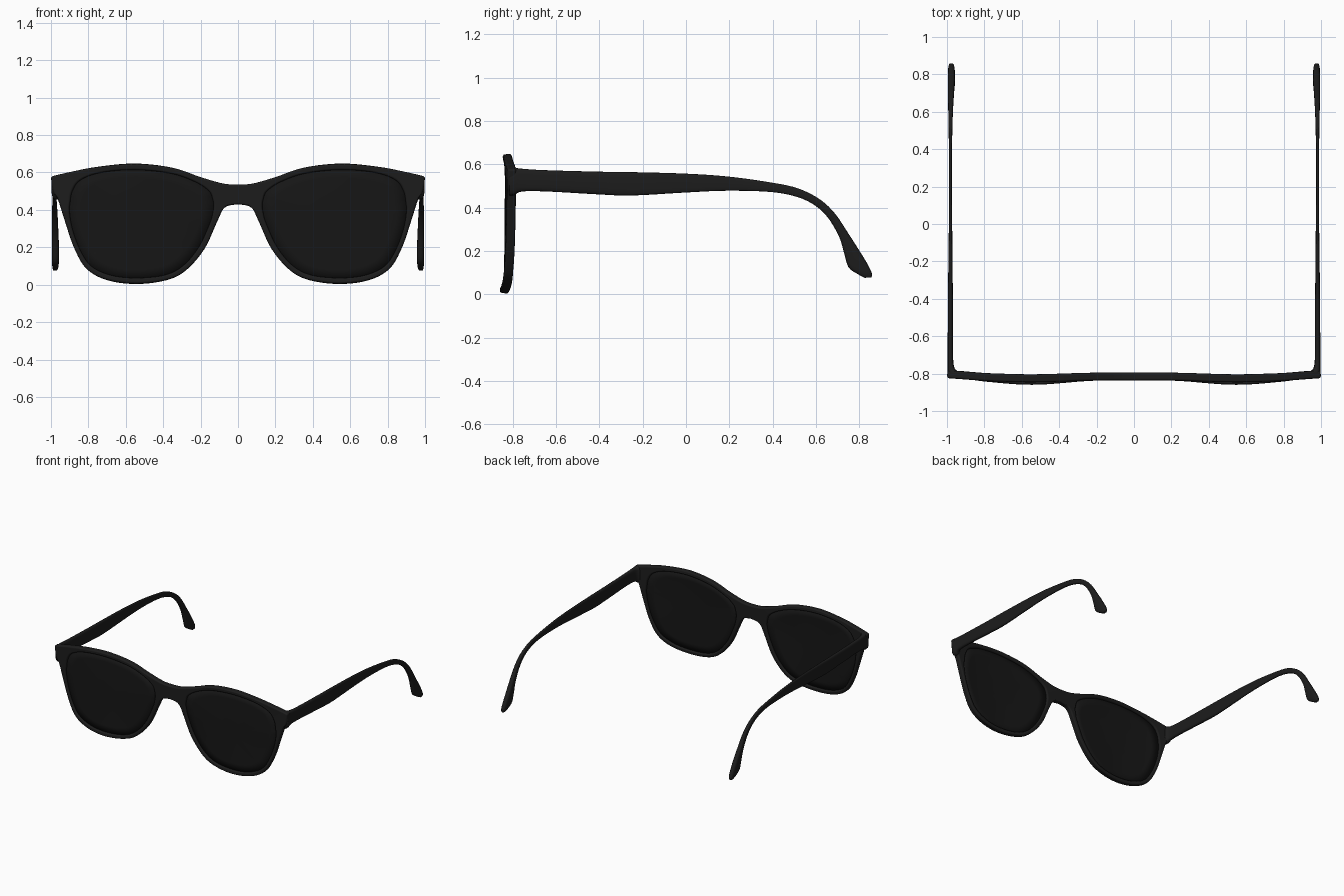
import bpy, bmesh, math
from mathutils import Vector

if "Cube" in bpy.data.objects:
    bpy.data.objects.remove(bpy.data.objects["Cube"])


def spline(points, corners=(), closed=True, steps=5):
    """Catmull-Rom through points of any dimension; sharp at corner indices."""
    pts = [Vector(p) for p in points]
    n = len(pts)
    out = []
    for i in range(n if closed else n - 1):
        j = (i + 1) % n
        b, c = pts[i], pts[j]
        a = b if i in corners or (not closed and i == 0) else pts[i - 1]
        d = c if j in corners or (not closed and j == n - 1) else pts[(j + 1) % n]
        for k in range(steps):
            t = k / steps
            out.append(0.5 * (2 * b + (c - a) * t + (2 * a - 5 * b + 4 * c - d) * t * t
                              + (3 * b - a - 3 * c + d) * t ** 3))
    if not closed:
        out.append(pts[-1])
    return out


def material(name, v):
    m = bpy.data.materials.new(name)
    m.diffuse_color = (v, v, v, 1)
    m.use_nodes = True
    m.node_tree.nodes["Principled BSDF"].inputs["Base Color"].default_value = m.diffuse_color
    return m


def make(name, verts, faces, mat, thickness=0, bevel=0):
    me = bpy.data.meshes.new(name)
    me.from_pydata(verts, [], faces)
    bm = bmesh.new()
    bm.from_mesh(me)
    bmesh.ops.recalc_face_normals(bm, faces=bm.faces)
    bm.to_mesh(me)
    bm.free()
    me.shade_smooth()
    me.materials.append(mat)
    ob = bpy.data.objects.new(name, me)
    bpy.context.collection.objects.link(ob)
    mod = ob.modifiers.new("Mirror", 'MIRROR')
    mod.merge_threshold = 0.0005
    if thickness:
        mod = ob.modifiers.new("Solidify", 'SOLIDIFY')
        mod.thickness = thickness
        mod.offset = 0
    if bevel:
        mod = ob.modifiers.new("Bevel", 'BEVEL')
        mod.width = bevel
        mod.segments = 3
        mod.limit_method = 'ANGLE'
        mod.angle_limit = math.radians(50)
        mod.use_clamp_overlap = False
        mod.harden_normals = True
    return ob


def front_y(x, z):
    """Depth of the gently curved front."""
    bump = math.exp(-((x - 0.55) / 0.27) ** 2)
    return (-0.815 - 0.018 * bump * ((z - 0.33) / 0.32) ** 2
            + 0.02 * bump * (z - 0.33) + 0.012 * max(0, (x - 0.8) / 0.2))


black = material("frame_black", 0.012)
dark = material("lens_black", 0.008)

# Right half of the front: outer x, z and matching lens-opening x, z
RIM = [(0, .535, .135, .455), (.08, .541, .155, .50), (.2, .575, .23, .55),
       (.35, .625, .36, .595), (.55, .647, .55, .615), (.75, .63, .73, .60),
       (.9, .602, .84, .56), (1.0, .578, .885, .50), (.988, .5, .898, .43),
       (.962, .455, .9, .39), (.925, .34, .885, .30), (.877, .2, .845, .19),
       (.81, .085, .785, .10), (.70, .025, .68, .05), (.545, .005, .545, .035),
       (.385, .024, .395, .05), (.28, .075, .295, .10), (.18, .19, .21, .20),
       (.11, .34, .15, .33), (.07, .413, .135, .385), (0, .43, .13, .42)]
outer = spline([p[:2] for p in RIM], corners=(0, 7, 20))
inner = spline([p[2:] for p in RIM])
n = len(outer)

# Frame front: strip between outline and lens opening, mirrored and thickened
verts = [(p.x, front_y(*p), p.y) for p in outer + inner]
faces = [(i, (i + 1) % n, n + (i + 1) % n, n + i) for i in range(n)]
make("frame_front", verts, faces, black, 0.042, 0.011)

# Lenses: slightly domed concentric rings tucked into the rims
centre = Vector((.53, .34))
verts, faces, R = [], [], 6
for r in range(R):
    s = 1.012 * (1 - r / R)
    for p in inner:
        q = centre + (p - centre) * s
        e = centre + (p - centre)
        k = min(s, 1) ** 2
        verts.append((q.x, front_y(*e) * k - 0.832 * (1 - k), q.y))
    if r:
        a, b = (r - 1) * n, r * n
        faces += [(a + i, a + (i + 1) % n, b + (i + 1) % n, b + i) for i in range(n)]
verts.append((centre.x, -0.832, centre.y))
faces += [((R - 1) * n + i, (R - 1) * n + (i + 1) % n, R * n) for i in range(n)]
make("lenses", verts, faces, dark, 0.012)

# Temples: top y, z, bottom y, z, inner x, outer x along the arm
ARM = [(-.815, .582, -.815, .455, .925, .997), (-.79, .585, -.79, .458, .94, .997),
       (-.76, .58, -.76, .474, .963, .996), (-.65, .573, -.65, .475, .968, .996),
       (-.4, .566, -.4, .461, .968, .995), (-.25, .564, -.25, .456, .97, .993),
       (0, .557, 0, .47, .972, .99), (.2, .543, .18, .478, .973, .99),
       (.4, .515, .37, .474, .973, .99), (.52, .488, .49, .456, .971, .991),
       (.62, .437, .58, .42, .968, .993), (.69, .37, .65, .36, .964, .994),
       (.75, .28, .705, .27, .96, .995), (.795, .21, .73, .19, .957, .995),
       (.835, .145, .75, .125, .957, .995), (.857, .1, .79, .095, .96, .993),
       (.857, .078, .825, .076, .967, .988)]
S = 16
verts, faces = [], []
stations = spline(ARM, closed=False, steps=4)
for ty, tz, by, bz, x0, x1 in stations:
    for k in range(S):
        a = 2 * math.pi * k / S
        u = math.copysign(abs(math.cos(a)) ** 0.6, math.cos(a))
        v = math.copysign(abs(math.sin(a)) ** 0.6, math.sin(a)) * 0.5 + 0.5
        verts.append(((x0 + x1) / 2 + u * (x1 - x0) / 2, by + (ty - by) * v, bz + (tz - bz) * v))
for i in range(len(stations) - 1):
    faces += [(i * S + k, i * S + (k + 1) % S, (i + 1) * S + (k + 1) % S, (i + 1) * S + k)
              for k in range(S)]
last = (len(stations) - 1) * S
faces += [tuple(range(S)), tuple(range(last, last + S))]
make("temples", verts, faces, black)
